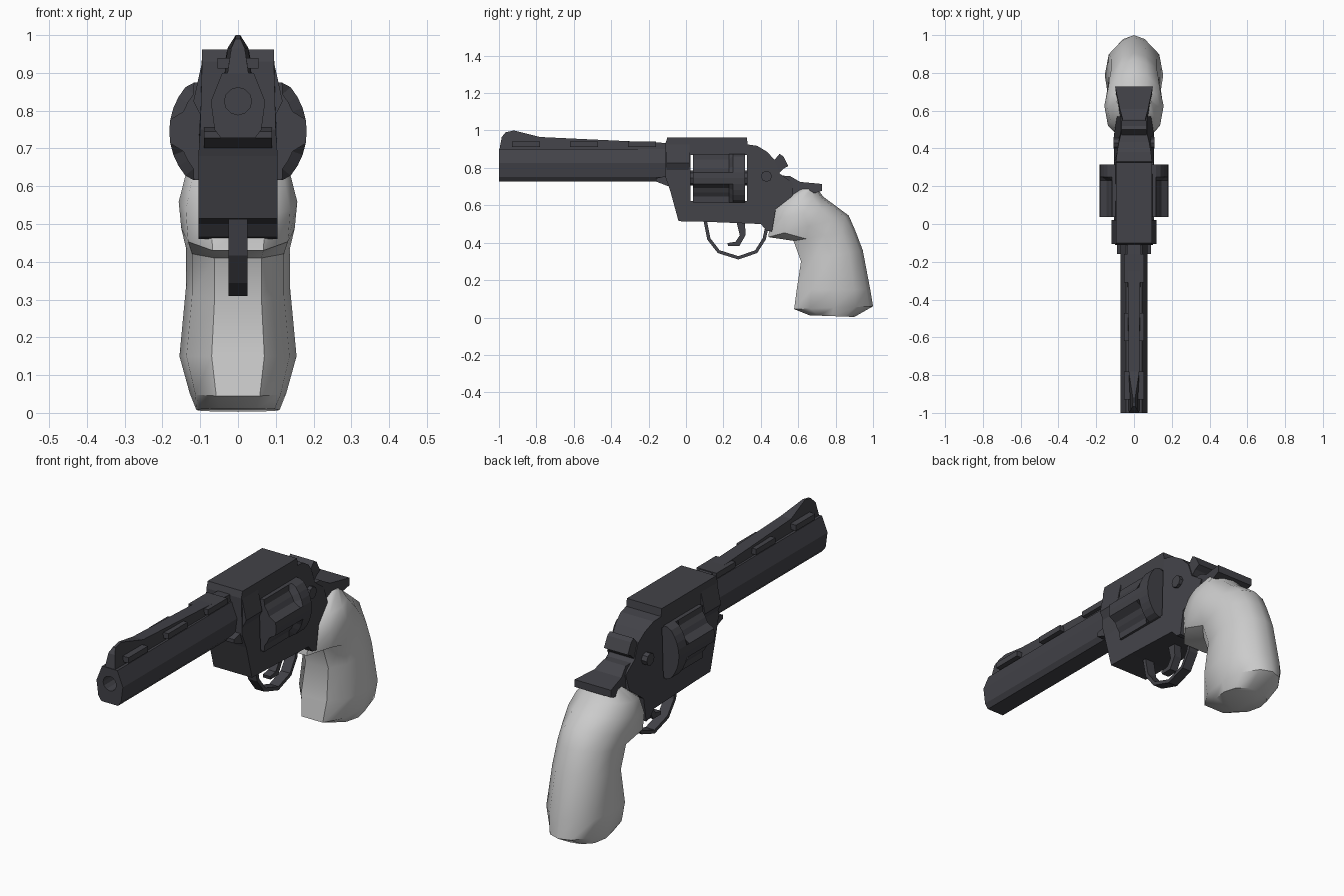
import bpy, bmesh, math
from mathutils import Vector

if "Cube" in bpy.data.objects:
    bpy.data.objects.remove(bpy.data.objects["Cube"])

DARK = bpy.data.materials.new("dark_steel")
DARK.diffuse_color = (0.055, 0.055, 0.065, 1)
DARK.use_nodes = True
DARK.node_tree.nodes["Principled BSDF"].inputs["Base Color"].default_value = DARK.diffuse_color


def finish(name, bm, mat=DARK, smooth=None):
    bmesh.ops.recalc_face_normals(bm, faces=bm.faces)
    me = bpy.data.meshes.new(name)
    bm.to_mesh(me)
    bm.free()
    ob = bpy.data.objects.new(name, me)
    bpy.context.collection.objects.link(ob)
    if mat:
        me.materials.append(mat)
    if smooth:
        bpy.ops.object.select_all(action='DESELECT')
        bpy.context.view_layer.objects.active = ob
        ob.select_set(True)
        bpy.ops.object.shade_smooth_by_angle(angle=math.radians(smooth))
    return ob


def loft(name, rings, **kw):
    """Skin closed rings of 3D points and cap both ends."""
    bm = bmesh.new()
    vs = [[bm.verts.new(p) for p in r] for r in rings]
    n = len(vs[0])
    for a, b in zip(vs, vs[1:]):
        for i in range(n):
            j = (i + 1) % n
            bm.faces.new((a[i], a[j], b[j], b[i]))
    bm.faces.new(vs[0])
    bm.faces.new(vs[-1])
    return finish(name, bm, **kw)


def prism(name, pts, w=0.1, **kw):
    """Side profile (y, z[, half width]) made symmetric about x = 0."""
    return loft(name, [[(s * (p[2] if len(p) > 2 else w), p[0], p[1]) for p in pts]
                       for s in (-1, 1)], **kw)


def section(name, half, y0, y1):
    """Right half of an (x, z) cross-section, mirrored and run along y."""
    full = half + [(-x, z) for x, z in reversed(half)]
    return loft(name, [[(x, y, z) for x, z in full] for y in (y0, y1)])


def strip(name, path, thick, w):
    """Bent flat bar following a side-view path."""
    P = [Vector(p) for p in path]
    out, inn = [], []
    for i, p in enumerate(P):
        d = (P[min(i + 1, len(P) - 1)] - P[max(i - 1, 0)]).normalized()
        nrm = Vector((-d.y, d.x)) * thick / 2
        out.append(p + nrm)
        inn.append(p - nrm)
    return prism(name, [tuple(v) for v in out + inn[::-1]], w)


def cut(ob, cutter):
    m = ob.modifiers.new("cut", 'BOOLEAN')
    m.operation, m.solver, m.object = 'DIFFERENCE', 'EXACT', cutter
    cutter.hide_render = True
    bpy.context.view_layer.objects.active = ob
    bpy.ops.object.modifier_apply(modifier=m.name)
    bpy.data.objects.remove(cutter)


def circle(r, y, z, n, phase=0):
    return [(r * math.cos(phase + 2 * math.pi * i / n), y,
             z + r * math.sin(phase + 2 * math.pi * i / n)) for i in range(n)]


# Barrel with bore
barrel = section("barrel", [(.045, .727), (.062, .75), (.072, .825), (.042, .9)], -1, -.08)
cut(barrel, loft("bore_cutter", [circle(.036, y, .825, 12) for y in (-1.05, -.9)]))

# Top rib rising into the front sight
prism("rib_and_sight", [(-1, .885, .03), (-.985, .965, .018), (-.965, .99, .007), (-.92, 1, .006),
                        (-.78, .965, .028), (-.08, .932, .034), (-.08, .885, .036)])

# Raised vents on both sides of the rib
for i, y in enumerate((-.93, -.62, -.31)):
    prism(f"rib_vent_{i+1}", [(y, .912), (y + .15, .912), (y + .15, .94), (y, .94)], .054)

# Frame with the cylinder window cut through
frame = prism("frame", [(-.11, .93, .095), (-.1, .962, .095), (.325, .962, .095), (.33, .925, .095),
                        (.38, .918, .09), (.435, .885, .08), (.475, .84, .07), (.5, .77, .07),
                        (.57, .72, .07), (.57, .65, .09), (.48, .58, .105), (.46, .46, .105),
                        (.43, .465, .105), (.4, .5, .105), (.1, .512, .105), (-.04, .515, .105),
                        (-.085, .68, .105), (-.11, .75, .1)])
cut(frame, prism("window_cutter", [(.025, .622), (.325, .622), (.325, .868), (.025, .868)], .3))

# Collar where the barrel enters the frame, and crane block below it
section("barrel_collar", [(.075, .74), (.118, .825), (.095, .93)], -.105, .02)
prism("crane_block", [(-.16, .727), (-.16, .745), (-.09, .76), (-.09, .7)], .09)

# Tang flaring above the grip
prism("tang", [(.47, .76, .06), (.555, .757, .06), (.61, .725, .075), (.727, .714, .1),
               (.727, .678, .1), (.69, .665, .095), (.6, .66, .08), (.5, .62, .06)])

# Hammer with a spur
prism("hammer", [(.44, .84), (.475, .845), (.5, .875), (.52, .862), (.547, .81), (.52, .795),
                 (.49, .765), (.44, .76)], .065)


# Fluted cylinder, plain band at the rear
def drum(y, flute):
    pts = []
    for i in range(36):
        a = 2 * math.pi * i / 36
        r = .182 - (flute if i % 6 in (2, 3, 4) else 0)
        pts.append((r * math.cos(a), y, min(.874, max(.616, .745 + r * math.sin(a)))))
    return pts


loft("cylinder", [drum(.037, .028), drum(.23, .028), drum(.25, 0), drum(.315, 0)])
loft("cylinder_axle", [circle(.04, y, .745, 8) for y in (0, .35)])

# Round latch on each side behind the cylinder
loft("side_latch", [[(x, .43 + .03 * math.cos(k * math.pi / 4), .755 + .03 * math.sin(k * math.pi / 4))
                     for k in range(8)] for x in (-.108, .108)])

# Trigger guard and trigger
strip("trigger_guard", [(.1, .53), (.122, .42), (.175, .352), (.28, .319), (.375, .352),
                        (.418, .42), (.436, .5)], .018, .025)
prism("trigger", [(.265, .53), (.315, .53), (.318, .44), (.285, .382), (.225, .382), (.222, .398),
                  (.265, .405), (.288, .44)], .02)

# Grip: rings as front point, back point, half width
shape = [(0, .45), (.2, .88), (.5, 1), (.78, .86), (.95, .45)]
shape = shape + [(1, 0)] + [(t, -w) for t, w in reversed(shape)]
grip = [((.66, .012), (.9, .003), .11), ((.578, .045), (1, .06), .128), ((.592, .15), (.985, .15), .155),
        ((.615, .3), (.945, .36), .138), ((.575, .41), (.905, .465), .138),
        ((.44, .43), (.87, .545), .15), ((.452, .52), (.8, .597), .157),
        ((.49, .605), (.735, .645), .14), ((.595, .685), (.7, .69), .09)]
loft("grip", [[(s * w, f[0] + (b[0] - f[0]) * t, f[1] + (b[1] - f[1]) * t) for t, s in shape]
              for f, b, w in grip], mat=None, smooth=40)
